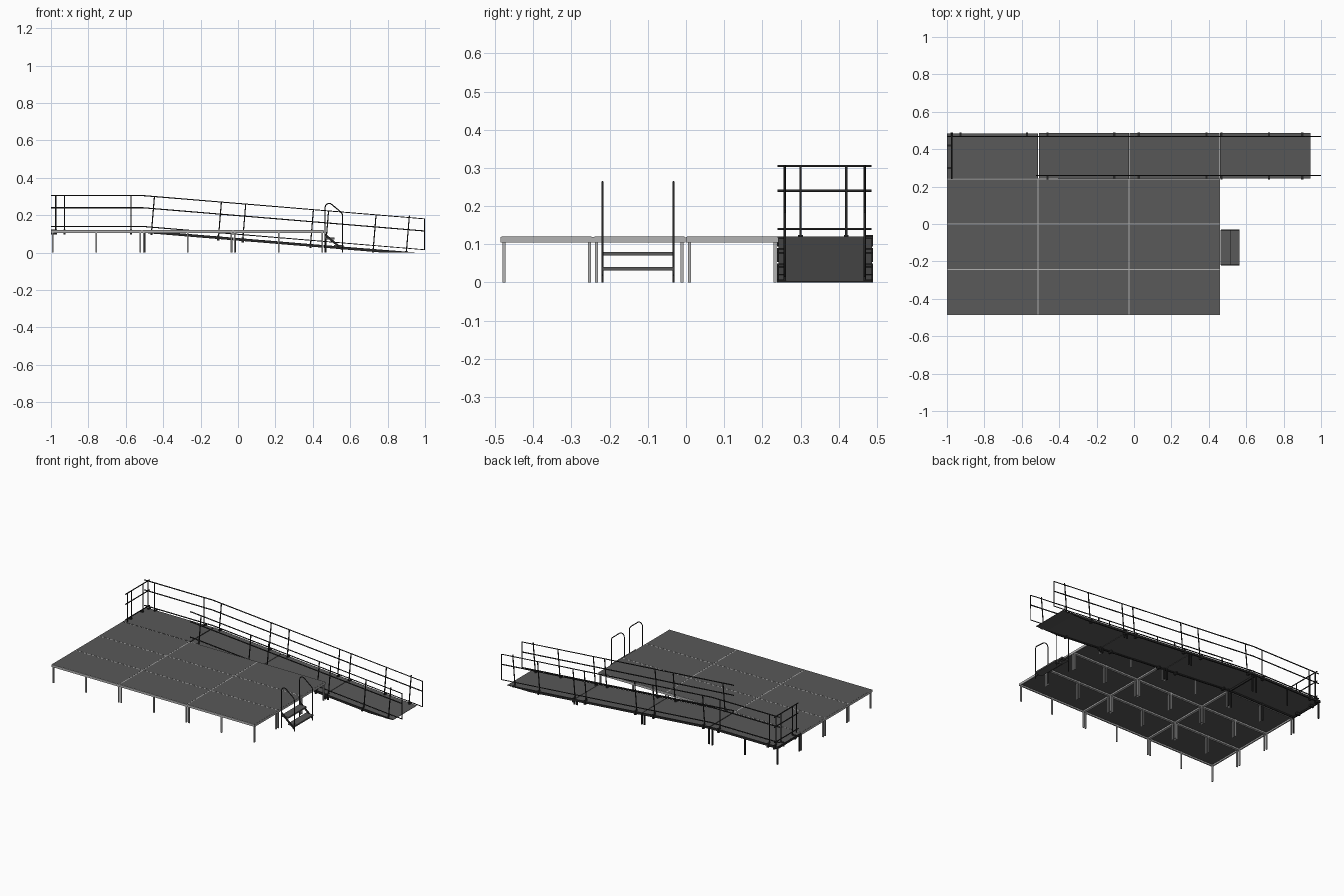
import bpy, bmesh, math
from mathutils import Vector

if "Cube" in bpy.data.objects:
    bpy.data.objects.remove(bpy.data.objects["Cube"])


def material(name, v):
    m = bpy.data.materials.new(name)
    m.diffuse_color = (v, v, v, 1)
    m.use_nodes = True
    m.node_tree.nodes["Principled BSDF"].inputs["Base Color"].default_value = m.diffuse_color
    return m


DECK = material("dark_deck", 0.10)
METAL = material("light_metal", 0.45)
BLACK = material("black_metal", 0.02)


def finish(name, bm, mat):
    bmesh.ops.recalc_face_normals(bm, faces=bm.faces[:])
    me = bpy.data.meshes.new(name)
    bm.to_mesh(me)
    bm.free()
    me.materials.append(mat)
    ob = bpy.data.objects.new(name, me)
    bpy.context.collection.objects.link(ob)
    return ob


def add_prism(bm, profile, y0, y1):
    """Extrude an x-z profile along y."""
    a = [bm.verts.new((x, y0, z)) for x, z in profile]
    b = [bm.verts.new((x, y1, z)) for x, z in profile]
    bm.faces.new(a)
    bm.faces.new(b[::-1])
    n = len(a)
    for i in range(n):
        j = (i + 1) % n
        bm.faces.new((a[i], b[i], b[j], a[j]))


def add_box(bm, x0, x1, y0, y1, z0, z1):
    add_prism(bm, [(x0, z0), (x1, z0), (x1, z1), (x0, z1)], y0, y1)


def tubes(name, paths, r=0.0034, mat=BLACK):
    cu = bpy.data.curves.new(name, 'CURVE')
    cu.dimensions = '3D'
    cu.bevel_depth = r
    cu.bevel_resolution = 1
    cu.use_fill_caps = True
    for path in paths:
        s = cu.splines.new('POLY')
        s.points.add(len(path) - 1)
        for p, co in zip(s.points, path):
            p.co = (*co, 1)
    cu.materials.append(mat)
    ob = bpy.data.objects.new(name, cu)
    bpy.context.collection.objects.link(ob)


TOP, XR, SLOPE = 0.12, -0.51, 0.0825
W, D = 0.4867, 0.242      # platform module size


def height(x):
    return TOP - max(0, x - XR) * SLOPE


# Platform modules: panel, perimeter frame, six legs
def platform(name, x0, y0, frame_mat):
    x1, y1, e, t = x0 + W, y0 + D, 0.003, 0.008
    bm = bmesh.new()
    add_box(bm, x0 + e, x1 - e, y0 + e, y1 - e, TOP - 0.006, TOP)
    finish(name + "_panel", bm, DECK)
    bm = bmesh.new()
    zb, zt = 0.105, TOP - 0.0005
    add_box(bm, x0, x1, y0, y0 + t, zb, zt)
    add_box(bm, x0, x1, y1 - t, y1, zb, zt)
    add_box(bm, x0, x0 + t, y0 + t, y1 - t, zb, zt)
    add_box(bm, x1 - t, x1, y0 + t, y1 - t, zb, zt)
    finish(name + "_frame", bm, frame_mat)
    bm = bmesh.new()
    for x in (x0 + 0.009, (x0 + x1) / 2, x1 - 0.009):
        for y in (y0 + 0.009, y1 - 0.009):
            add_box(bm, x - .004, x + .004, y - .004, y + .004, 0, zb + 0.008)
    finish(name + "_legs", bm, frame_mat)


for c in range(3):
    for r in range(3):
        platform(f"platform_{c}_{r}", -1 + c * W, -0.486 + r * 0.243, METAL)
platform("landing", -1, 0.243, BLACK)

# Ramp sections: thin sloped sheets with side beams, clipped to the ground
Y0, Y1 = 0.243, 0.486
for i in range(3):
    a, b = XR + 0.001 + i * 0.485, XR + (i + 1) * 0.485 - 0.002

    def band(t):
        pts = [(a, height(a)), (b, max(height(b), 0.002))]
        za, zb = height(a) - t, height(b) - t
        if zb < 0:
            return pts + [(b, 0), (a + za / SLOPE, 0), (a, za)]
        return pts + [(b, zb), (a, za)]
    bm = bmesh.new()
    add_prism(bm, band(0.007), Y0, Y1)
    finish(f"ramp_sheet_{i}", bm, DECK)
    bm = bmesh.new()
    for y in (Y0 - 0.001, Y1 - 0.007):
        add_prism(bm, band(0.014), y, y + 0.008)
    finish(f"ramp_beams_{i}", bm, BLACK)

# Ramp support feet at the joints
bm = bmesh.new()
for x in (XR + 0.012, -0.034, -0.016, 0.45, 0.468):
    for y in (Y0 + 0.012, Y1 - 0.012):
        add_box(bm, x - .004, x + .004, y - .004, y + .004, 0, height(x) - 0.008)
finish("ramp_feet", bm, BLACK)

# Guard rails along the landing and ramp
YF, YB, XE = 0.259, 0.468, 0.9966
H = (0.185, 0.12, 0.02)


def sloped(x, h, y):
    return (x, y, height(x) + h)


back, front = [], []
for y, start, out in ((YB, [-1, XR], back), (YF, [-0.525, XR], front)):
    line = lambda h: [sloped(x, h, y) for x in start + [XE]]
    out.append(line(H[0]) + line(H[2])[::-1])      # top and bottom joined at end
    out.append(line(H[1]))
tubes("back_rails", back)
tubes("front_rails", front)
XL = -0.975
tubes("end_rails", [[(XL, 0.24, TOP + h), (XL, 0.486, TOP + h)] for h in H])

# Posts and their edge clamps
n = Vector((SLOPE, 0, 1)).normalized()
posts = []
bm = bmesh.new()


def clamp(x, y, w, d):
    z = height(x)
    add_box(bm, x - w, x + w, y - d, y + d, max(0, z - 0.022), z + 0.004)


for x in (XL, -0.928, -0.572):
    posts.append([(x, YB, TOP - 0.015), (x, YB, TOP + H[0])])
    clamp(x, 0.479, 0.006, 0.011)
for y in (0.30, 0.42):
    posts.append([(XL, y, TOP - 0.015), (XL, y, TOP + H[0])])
    clamp(-0.986, y, 0.013, 0.006)
posts.append([(XL, YF, TOP), (XL, YF, TOP + H[0])])
for x in (-0.463, -0.105, 0.025, 0.387, 0.468, 0.722, 0.9):
    for y, yc in ((YB, 0.479), (YF, 0.249)):
        base = Vector((x, y, max(height(x) - 0.012, 0.002)))
        posts.append([base, base + n * (H[0] + 0.012)])
        clamp(x, yc, 0.006, 0.011)
tubes("rail_posts", posts)
finish("post_clamps", bm, BLACK)

# Steps: treads, stringers and bent handrails
SY0, SY1 = -0.219, -0.033
bm = bmesh.new()
for x0, x1, z in ((0.463, 0.515, 0.08), (0.513, 0.565, 0.04)):
    add_box(bm, x0, x1, SY0, SY1, z - 0.009, z)
finish("step_treads", bm, DECK)
bm = bmesh.new()
for y in (SY0, SY1):
    add_prism(bm, [(0.464, 0.105), (0.464, 0.09), (0.556, 0.012), (0.563, 0.02)],
              y - 0.0025, y + 0.0025)
finish("step_stringers", bm, BLACK)
loop = [(0.466, 0), (0.466, 0.24)]
for k in range(8):
    a = math.radians(180 - k * 130 / 7)
    loop.append((0.487 + 0.021 * math.cos(a), 0.242 + 0.021 * math.sin(a)))
loop += [(0.549, 0.218), (0.556, 0.21), (0.559, 0.2), (0.559, 0)]
tubes("step_handrails", [[(x, y, z) for x, z in loop] for y in (SY0, SY1)], 0.003)
